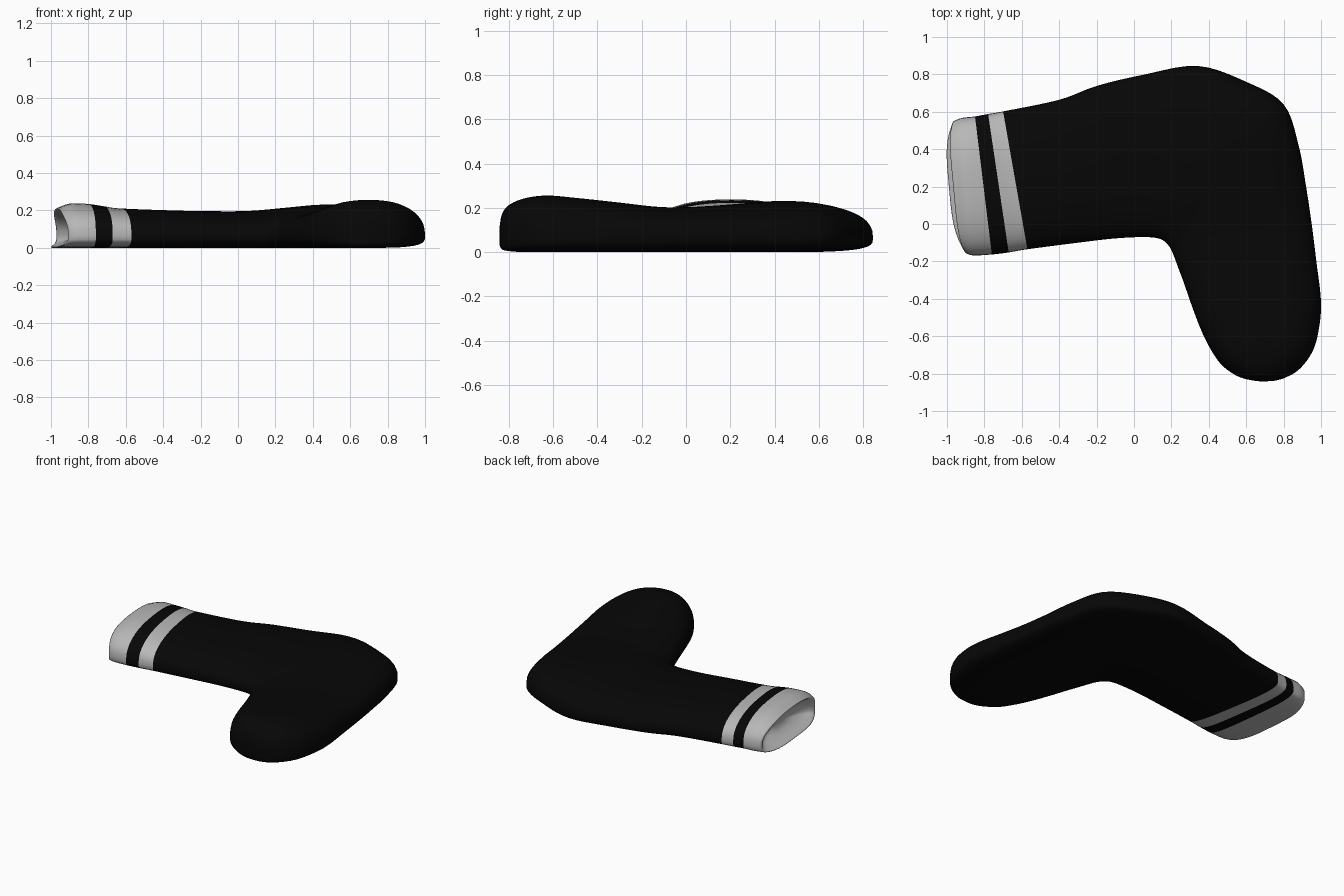
import bpy, bmesh, math
from mathutils import Vector

if "Cube" in bpy.data.objects:
    bpy.data.objects.remove(bpy.data.objects["Cube"])

AROUND, STEPS = 48, 5


def material(name, v):
    m = bpy.data.materials.new(name)
    m.diffuse_color = (v, v, v, 1)
    m.use_nodes = True
    m.node_tree.nodes["Principled BSDF"].inputs["Base Color"].default_value = m.diffuse_color
    return m


# Outer edge x, y, inner edge x, y, top height, bottom height, tilt of the top
SECTIONS = [
    (-.965, .550, -.900, -.155, .215, 0, 0),     # cuff rim
    (-.920, .567, -.860, -.168, .237, 0, 0),
    (-.850, .575, -.760, -.163, .235, 0, 0),     # stripe edges
    (-.780, .588, -.670, -.152, .223, 0, 0),
    (-.700, .602, -.570, -.135, .211, 0, 0),
    (-.400, .664, -.300, -.100, .200, 0, 0),     # leg
    (-.200, .738, -.100, -.077, .196, 0, .03),
    (.050, .798, .060, -.070, .196, 0, .06),
    (.340, .845, .140, -.080, .212, 0, .10),     # heel, fanned around the inner bend
    (.600, .760, .180, -.110, .225, 0, .15),
    (.800, .640, .200, -.140, .220, 0, .15),
    (.880, .420, .215, -.175, .210, 0, .10),
    (.920, .200, .235, -.230, .203, 0, .03),
    (.950, .000, .265, -.310, .206, 0, 0),       # foot
    (.975, -.200, .310, -.440, .225, 0, 0),
    (1.00, -.420, .360, -.570, .245, 0, 0),
    (.985, -.580, .410, -.670, .256, 0, 0),      # toe
    (.950, -.690, .470, -.755, .245, 0, 0),
    (.880, -.780, .550, -.812, .215, .005, 0),
    (.800, -.825, .620, -.834, .175, .012, 0),
    (.740, -.840, .680, -.842, .125, .03, 0),
]
GREY_SEGMENTS = {0, 1, 3}


def spline(i, t):
    """Catmull-Rom blend of neighbouring sections."""
    n = len(SECTIONS) - 1
    p = [SECTIONS[min(max(k, 0), n)] for k in range(i - 1, i + 3)]
    return [0.5 * (2 * b + (c - a) * t + (2 * a - 5 * b + 4 * c - d) * t * t
                   + (3 * b - a - 3 * c + d) * t ** 3) for a, b, c, d in zip(*p)]


def power(v, e):
    return math.copysign(abs(v) ** e, v)


def section_points(s, bulge=0.0):
    """Domed top over a flat underside; bulge pushes the rim outward."""
    outer, inner = Vector((s[0], s[1], 0)), Vector((s[2], s[3], 0))
    mid, half = (outer + inner) / 2, (outer - inner) / 2
    waist = .065
    pts = []
    for k in range(AROUND):
        a = 2 * math.pi * k / AROUND
        c, sn = math.cos(a), math.sin(a)
        if sn >= 0:
            u = power(c, .82)
            z = waist + (s[4] * (1 + s[6] * u) - waist) * power(sn, .82)
        else:
            u = power(c, .6)
            z = waist + (waist - max(s[5], 0)) * power(sn, .55)
        p = mid + half * u
        p.z = z
        p.x -= bulge * (1 - u ** 4) * (.04 - .012 * sn)
        pts.append(p)
    return pts


bm = bmesh.new()


def add_ring(pts):
    return [bm.verts.new(p) for p in pts]


def bridge(a, b, slot):
    for k in range(AROUND):
        j = (k + 1) % AROUND
        bm.faces.new((a[k], a[j], b[j], b[k])).material_index = slot


# Sock body from rim to toe
rim_pts = section_points(SECTIONS[0], 1)
rim = previous = add_ring(rim_pts)
for i in range(len(SECTIONS) - 1):
    for step in range(1, STEPS + 1):
        t = step / STEPS
        bulge = max(0, 1 - (i + t) / 2) ** 2
        ring = add_ring(section_points(spline(i, t), bulge))
        bridge(previous, ring, 1 if i in GREY_SEGMENTS else 0)
        previous = ring
bm.faces.new(previous)

# Hollow opening inside the cuff: scaled copies of the rim, pushed inward
centre = sum(rim_pts, Vector()) / AROUND
axis = Vector((.995, .09, 0))
previous = rim
for scale, depth in ((.97, -.006), (.92, 0), (.85, .02), (.72, .05), (.5, .075), (.25, .085)):
    ring = add_ring([centre + (p - centre) * scale + axis * depth for p in rim_pts])
    bridge(previous, ring, 1)
    previous = ring
bm.faces.new(previous).material_index = 1

bmesh.ops.recalc_face_normals(bm, faces=bm.faces)
mesh = bpy.data.meshes.new("sock")
bm.to_mesh(mesh)
bm.free()
mesh.materials.append(material("black_knit", .002))
mesh.materials.append(material("grey_knit", .48))
sock = bpy.data.objects.new("sock", mesh)
bpy.context.collection.objects.link(sock)
for poly in mesh.polygons:
    poly.use_smooth = True
